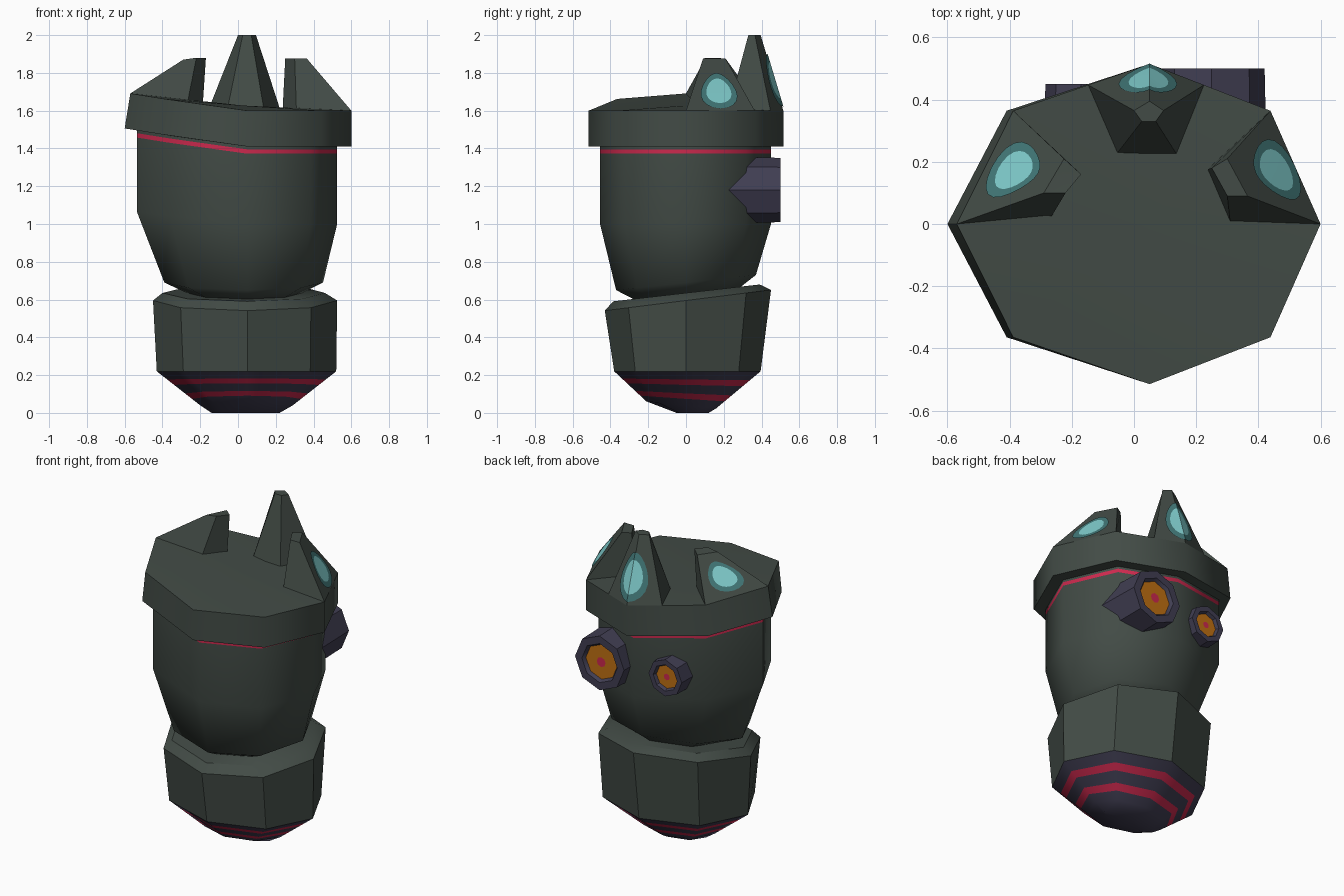
import bpy, bmesh, math
from mathutils import Vector

if "Cube" in bpy.data.objects:
    bpy.data.objects.remove(bpy.data.objects["Cube"], do_unlink=True)


def material(name, r, g, b):
    m = bpy.data.materials.new(name)
    m.use_nodes = True
    m.diffuse_color = (r, g, b, 1)
    bsdf = m.node_tree.nodes["Principled BSDF"]
    bsdf.inputs["Base Color"].default_value = (r, g, b, 1)
    bsdf.inputs["Roughness"].default_value = 0.7
    return m


GREEN = material("dark green", 0.055, 0.071, 0.061)
NAVY = material("dark navy", 0.052, 0.048, 0.085)
RED = material("crimson", 0.6, 0.022, 0.075)
CYAN = material("light cyan", 0.22, 0.62, 0.62)
TEAL = material("teal", 0.055, 0.19, 0.19)
ORANGE = material("orange", 0.52, 0.16, 0.006)


def ring(xl, xr, yf, yb, z, tilt=0, lift=0, xm=0.05):
    """Eight-sided ring; tilt raises the back, lift raises the -x side."""
    pts = []
    for i in range(8):
        c, s = math.cos(i * math.pi / 4), math.sin(i * math.pi / 4)
        x = xm + c * (xr - xm if c > 0 else xm - xl)
        y = s * yb if s > 0 else -s * yf
        pts.append(Vector((x, y, z + tilt * y + lift * max(0, -x))))
    return pts


def finish(bm, name, mats, angle):
    bmesh.ops.recalc_face_normals(bm, faces=bm.faces)
    me = bpy.data.meshes.new(name)
    bm.to_mesh(me)
    bm.free()
    for m in mats:
        me.materials.append(m)
    ob = bpy.data.objects.new(name, me)
    bpy.context.collection.objects.link(ob)
    bpy.ops.object.select_all(action="DESELECT")
    ob.select_set(True)
    bpy.context.view_layer.objects.active = ob
    bpy.ops.object.shade_smooth_by_angle(angle=math.radians(angle))
    return ob


def loft(name, rings, mats, bands=None, angle=50):
    """Skin the rings and close both ends with fans."""
    bm = bmesh.new()
    rows = [[bm.verts.new(p) for p in r] for r in rings]
    n = len(rows[0])
    for k, (a, b) in enumerate(zip(rows, rows[1:])):
        for i in range(n):
            j = (i + 1) % n
            f = bm.faces.new((a[i], a[j], b[j], b[i]))
            f.material_index = bands[k] if bands else 0
    for row, band in ((rows[0], 0), (rows[-1], -1)):
        mid = bm.verts.new(sum((v.co for v in row), Vector()) / n)
        for i in range(n):
            f = bm.faces.new((row[i], row[(i + 1) % n], mid))
            f.material_index = bands[band] if bands else 0
    return finish(bm, name, mats, angle)


# Striped rounded base
hull_low = ring(-0.2, 0.29, -0.21, 0.16, 0.04, -0.1)
hull_top = ring(-0.43, 0.52, -0.38, 0.395, 0.22)
steps = (0, 0.19, 0.35, 0.6, 0.76, 1)
hull = [[a.lerp(b, t) for a, b in zip(hull_low, hull_top)] for t in steps]
loft("striped_base", [ring(-0.14, 0.22, -0.05, 0.12, 0)] + hull,
     [NAVY, RED], [0, 0, 1, 0, 1, 0])

# Lower body with a bevelled, tilted rim
loft("lower_body", [hull_top,
                    ring(-0.45, 0.525, -0.43, 0.45, 0.595, 0.125),
                    ring(-0.4, 0.46, -0.385, 0.39, 0.635, 0.115)], [GREEN], angle=35)

# Upper body, with a red collar under the cap
LIFT = 0.16
loft("upper_body", [ring(-0.25, 0.32, -0.27, 0.27, 0.625, 0.1),
                    ring(-0.39, 0.45, -0.37, 0.37, 0.69, 0.108),
                    ring(-0.535, 0.525, -0.455, 0.45, 1.0, 0, 0.12),
                    ring(-0.535, 0.525, -0.455, 0.45, 1.372, 0, LIFT),
                    ring(-0.535, 0.525, -0.455, 0.45, 1.395, 0, LIFT),
                    ring(-0.535, 0.525, -0.455, 0.45, 1.43, 0, LIFT)],
     [GREEN, RED], [0, 0, 0, 1, 0], angle=50)

# Cap
cap_top = ring(-0.57, 0.6, -0.515, 0.515, 1.6, 0, LIFT)
loft("cap", [ring(-0.5, 0.5, -0.43, 0.43, 1.41, 0, LIFT),
             ring(-0.6, 0.6, -0.515, 0.515, 1.41, 0, LIFT), cap_top], [GREEN])


def spot(name, base, top, v_mid, v_half):
    """Two-tone egg-shaped plate lying on a horn's outer face."""
    def along(pts, u):
        t = u * (len(pts) - 1)
        k = min(int(t), len(pts) - 2)
        return pts[k].lerp(pts[k + 1], t - k)

    out = (base[-1] - base[0]).cross(top[0] - base[0]).normalized()
    if out.dot(Vector((base[0].x + base[-1].x, base[0].y + base[-1].y, 0))) < 0:
        out = -out

    def place(u, v):
        return along(base, u).lerp(along(top, u), v) + out * 0.007

    bm = bmesh.new()
    n = 20
    rows = []
    for r in (0.7, 1):
        rows.append([bm.verts.new(place(
            0.5 + 0.34 * r * math.sin(2 * math.pi * i / n),
            v_mid + v_half * r * math.cos(2 * math.pi * i / n))) for i in range(n)])
    mid = bm.verts.new(place(0.5, v_mid))
    for i in range(n):
        j = (i + 1) % n
        bm.faces.new((mid, rows[0][i], rows[0][j]))
        f = bm.faces.new((rows[0][i], rows[1][i], rows[1][j], rows[0][j]))
        f.material_index = 1
    finish(bm, name, [CYAN, TEAL], 20)


def horn(name, base, inner_base, top, inner_top, v_mid, v_half):
    vec = lambda pts: [Vector(p) for p in pts]
    base, top = vec(base), vec(top)
    loft(name, [base + vec(inner_base), top + vec(inner_top)], [GREEN], angle=20)
    spot(name + "_spot", base, top, v_mid, v_half)


# Three horns standing on the rim
horn("left_horn", [cap_top[0], cap_top[1]],
     [(0.235, 0.175, 1.58), (0.31, 0, 1.58)],
     [(0.365, 0.09, 1.875), (0.3, 0.21, 1.875)],
     [(0.25, 0.18, 1.875), (0.3, 0.09, 1.875)], 0.37, 0.34)
horn("right_horn", [cap_top[4], cap_top[3]],
     [(-0.19, 0.16, 1.58), (-0.28, 0, 1.58)],
     [(-0.29, 0.1, 1.87), (-0.225, 0.21, 1.875)],
     [(-0.17, 0.16, 1.88), (-0.22, 0.1, 1.88)], 0.45, 0.34)
horn("back_horn", [cap_top[2].lerp(cap_top[3], 0.45), cap_top[2],
                   cap_top[2].lerp(cap_top[1], 0.45)],
     [(0.14, 0.22, 1.59), (-0.06, 0.22, 1.59)],
     [(0.0, 0.365, 2), (0.05, 0.395, 2), (0.095, 0.365, 2)],
     [(0.07, 0.33, 2), (0.025, 0.33, 2)], 0.4, 0.35)


# Barrel eyes on the back, with recessed orange lenses
def eye(name, x, z, r, y):
    def circle(radius, depth):
        return [Vector((x + radius * math.cos(i * math.pi / 4), depth,
                        z + radius * math.sin(i * math.pi / 4))) for i in range(8)]

    loft(name, [circle(r * 1.04, 0.2), circle(r, y), circle(r * 0.72, y),
                circle(r * 0.64, y - 0.02), circle(r * 0.17, y - 0.02)],
         [NAVY, ORANGE, RED], [0, 0, 0, 1], angle=40)
    bm = bmesh.new()
    bm.faces.new([bm.verts.new(p) for p in circle(r * 0.18, y - 0.016)][::-1])
    finish(bm, name + "_pupil", [RED], 30)


eye("left_eye", 0.25, 1.18, 0.17, 0.5)
eye("right_eye", -0.17, 1.18, 0.115, 0.45)
